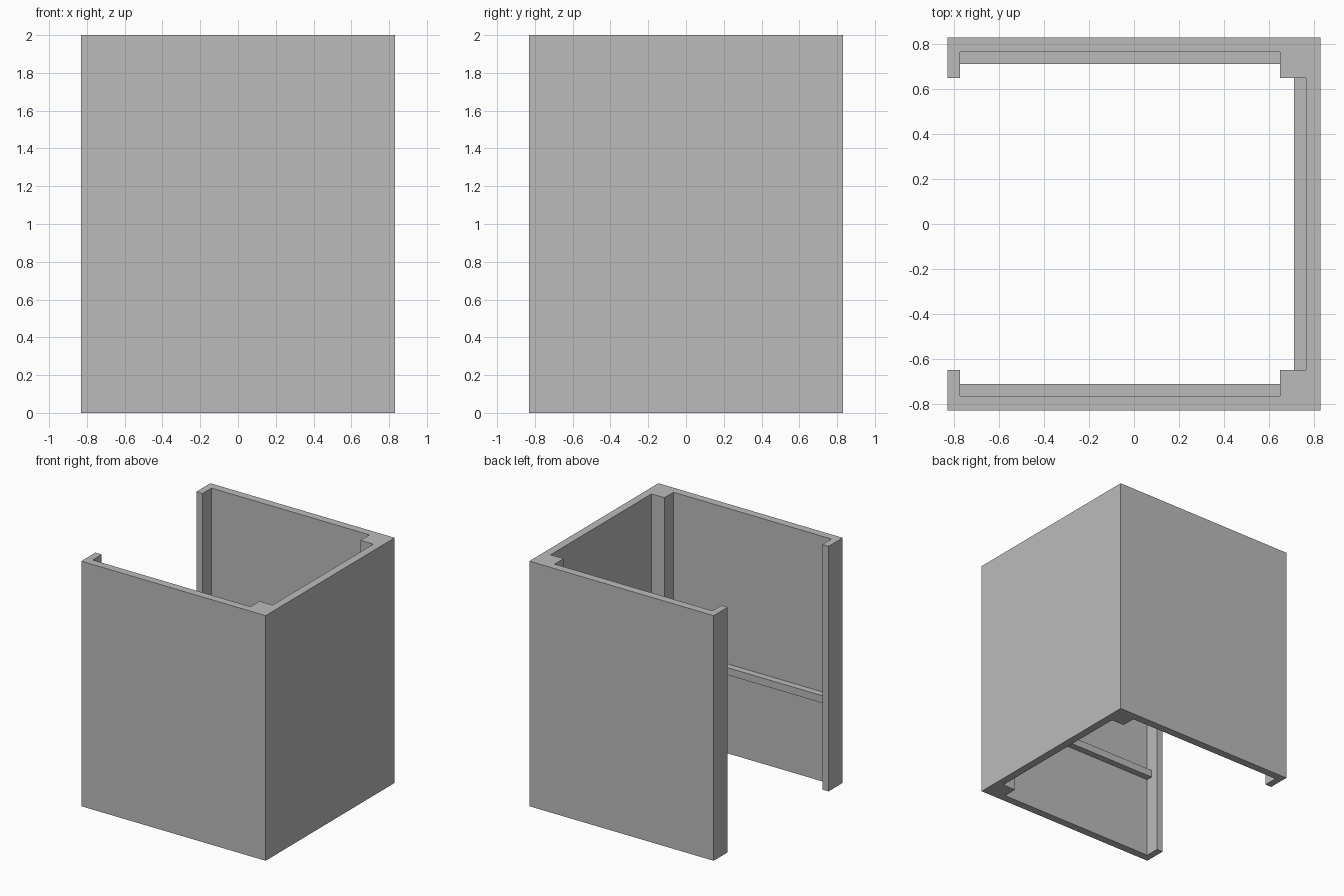
import bpy
import bmesh

cube = bpy.data.objects.get("Cube")
if cube:
    bpy.data.objects.remove(cube, do_unlink=True)

# Plan dimensions: outer face, wall inside, ledge edge, corner post, lip
OUT, WALL, LEDGE, POST, LIP = 0.832, 0.767, 0.713, 0.65, -0.776
HEIGHT = 2.0
LEDGE_LOW, LEDGE_TOP = 0.67, 0.73

grey = bpy.data.materials.new("plain grey")
grey.use_nodes = True
colour = (0.5, 0.5, 0.5, 1.0)
grey.diffuse_color = colour
grey.node_tree.nodes["Principled BSDF"].inputs["Base Color"].default_value = colour


def extrude_outline(name, outline, low, top):
    """Raise a flat outline into a solid between two heights."""
    bm = bmesh.new()
    base = bm.faces.new([bm.verts.new((x, y, low)) for x, y in outline])
    raised = bmesh.ops.extrude_face_region(bm, geom=[base])["geom"]
    verts = [v for v in raised if isinstance(v, bmesh.types.BMVert)]
    bmesh.ops.translate(bm, verts=verts, vec=(0, 0, top - low))
    bmesh.ops.recalc_face_normals(bm, faces=bm.faces[:])
    mesh = bpy.data.meshes.new(name)
    bm.to_mesh(mesh)
    bm.free()
    mesh.materials.append(grey)
    obj = bpy.data.objects.new(name, mesh)
    bpy.context.collection.objects.link(obj)
    return obj


def rectangle(x0, x1, y0, y1):
    return [(x0, y0), (x1, y0), (x1, y1), (x0, y1)]


# Three-sided shell with corner posts and lips at the open side
inner = [(WALL, POST), (POST, POST), (POST, WALL), (LIP, WALL),
         (LIP, POST), (-OUT, POST), (-OUT, OUT), (OUT, OUT)]
mirrored = [(x, -y) for x, y in reversed(inner)]
extrude_outline("wall_shell", inner + mirrored, 0.0, HEIGHT)

# Shelf ledges along the inside of each wall
extrude_outline("back_ledge", rectangle(LIP, POST, LEDGE, WALL), LEDGE_LOW, LEDGE_TOP)
extrude_outline("front_ledge", rectangle(LIP, POST, -WALL, -LEDGE), LEDGE_LOW, LEDGE_TOP)
extrude_outline("side_ledge", rectangle(LEDGE, WALL, -POST, POST), LEDGE_LOW, LEDGE_TOP)
